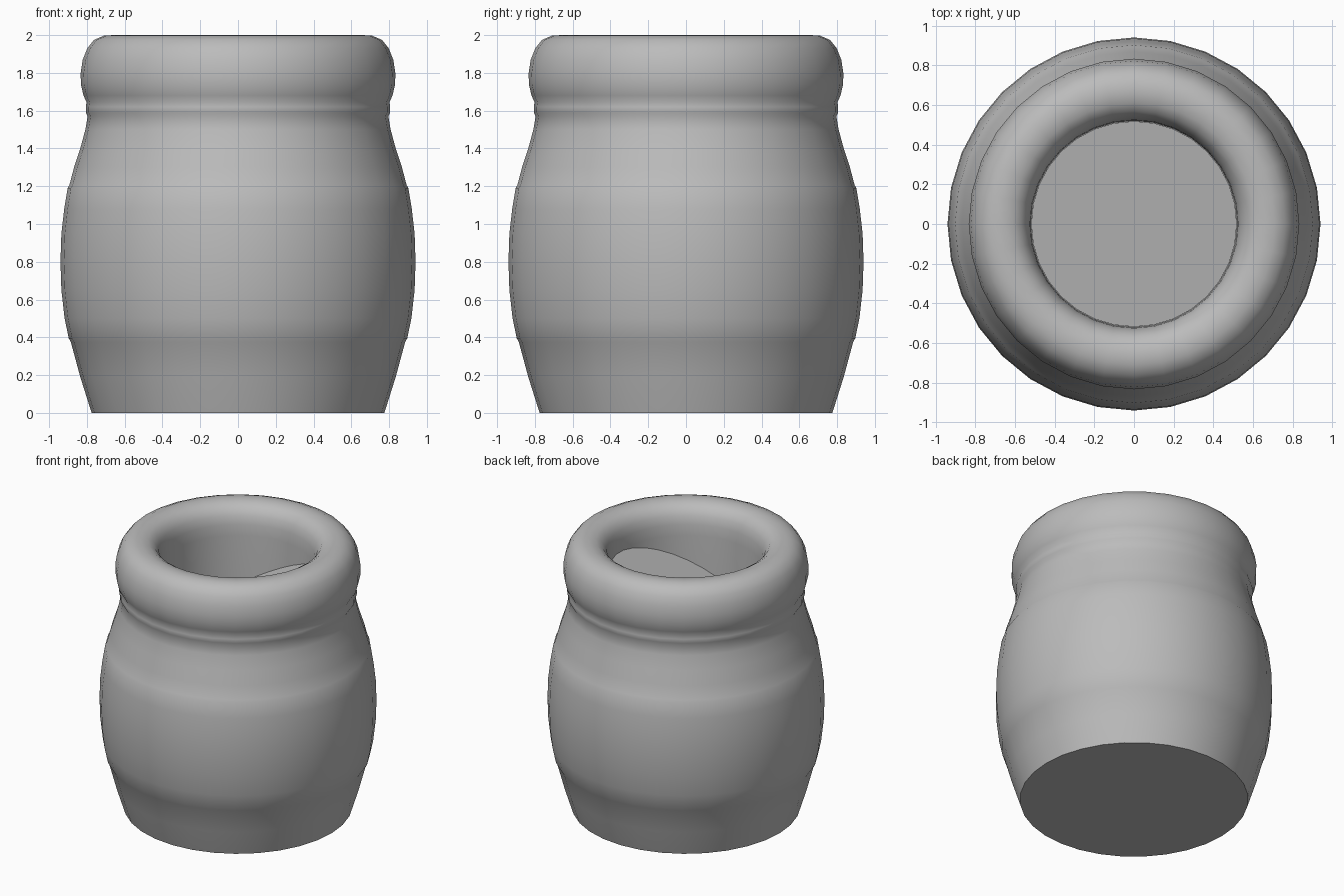
import bpy, bmesh, math
from mathutils import Vector

if "Cube" in bpy.data.objects:
    bpy.data.objects.remove(bpy.data.objects["Cube"])

SIDES = 32

clay = bpy.data.materials.new("grey_clay")
clay.use_nodes = True
grey = (0.5, 0.5, 0.5, 1)
clay.diffuse_color = grey
clay.node_tree.nodes["Principled BSDF"].inputs["Base Color"].default_value = grey


def finish(name, bm):
    bmesh.ops.recalc_face_normals(bm, faces=bm.faces)
    mesh = bpy.data.meshes.new(name)
    bm.to_mesh(mesh)
    bm.free()
    mesh.materials.append(clay)
    obj = bpy.data.objects.new(name, mesh)
    bpy.context.collection.objects.link(obj)
    bpy.ops.object.select_all(action='DESELECT')
    obj.select_set(True)
    bpy.context.view_layer.objects.active = obj
    bpy.ops.object.shade_smooth_by_angle(angle=math.radians(50))
    return obj


def lathe(name, profile):
    bm = bmesh.new()
    verts = [bm.verts.new((r, 0, z)) for r, z in profile]
    edges = [bm.edges.new(pair) for pair in zip(verts, verts[1:])]
    bmesh.ops.spin(bm, geom=verts + edges, cent=(0, 0, 0), axis=(0, 0, 1),
                   angle=math.tau, steps=SIDES, use_duplicate=False)
    bmesh.ops.remove_doubles(bm, verts=bm.verts, dist=0.0005)
    return finish(name, bm)


# Jar: base, banded belly, neck ring, thick rolled rim and inner wall
base = [(0, 0), (0.775, 0), (0.835, 0.19), (0.885, 0.375)]
belly = [(0.896, 0.395), (0.918, 0.5), (0.935, 0.65), (0.94, 0.8),
         (0.935, 0.95), (0.92, 1.08), (0.902, 1.19)]
neck = [(0.893, 1.205), (0.868, 1.3), (0.835, 1.4), (0.808, 1.5), (0.796, 1.57),
        (0.806, 1.59), (0.806, 1.62), (0.802, 1.645)]
rim = [(0.818, 1.68), (0.832, 1.74), (0.833, 1.8), (0.822, 1.87), (0.798, 1.93),
       (0.762, 1.975), (0.71, 1.997), (0.66, 2.0), (0.61, 1.99), (0.57, 1.965),
       (0.54, 1.92), (0.525, 1.86), (0.52, 1.78)]
cavity = [(0.52, 1.1), (0, 1.1)]
lathe("jar", base + belly + neck + rim + cavity)

# Tilted surface of the contents, resting against the inner wall
bm = bmesh.new()
bmesh.ops.create_circle(bm, cap_ends=True, radius=0.518, segments=SIDES)
for v in bm.verts:
    v.co.z = 1.51 + 0.51 * v.co.x + 0.14 * v.co.y
finish("contents_surface", bm)
